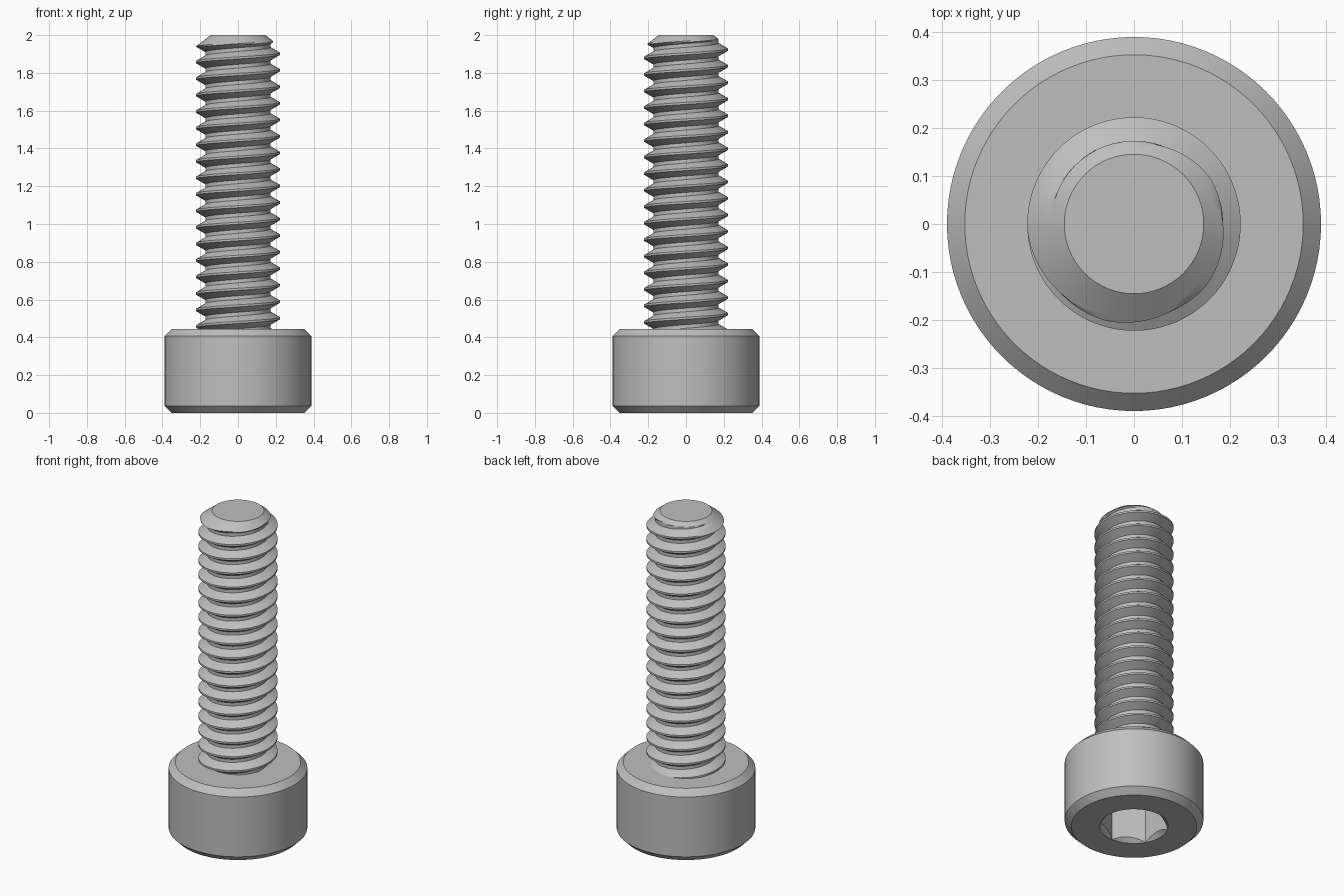
import bpy, bmesh, math

cube = bpy.data.objects.get("Cube")
if cube:
    bpy.data.objects.remove(cube, do_unlink=True)

N = 96                       # columns around the axis
HEAD_R, HEAD_H, CHAMFER = 0.389, 0.444, 0.037
HEX_FLAT = 0.1667            # centre to flat of the socket
HEX_CORNER = HEX_FLAT / math.cos(math.pi / 6)
SOCKET_DEPTH = 0.222
CREST, ROOT, PITCH = 0.222, 0.173, 0.0875
TOP, TIP_R, TIP_SLOPE = 2.0, 0.145, 1.3

steel = bpy.data.materials.new("grey steel")
steel.use_nodes = True
colour = (0.52, 0.52, 0.52, 1)
steel.diffuse_color = colour
steel.node_tree.nodes["Principled BSDF"].inputs["Base Color"].default_value = colour


def loft(name, column):
    """Surface from column(angle) -> list of (radius, z), closed around z."""
    bm = bmesh.new()
    cols = []
    for j in range(N + 1):
        a = 2 * math.pi * j / N
        cols.append([bm.verts.new((r * math.cos(a), r * math.sin(a), z))
                     for r, z in column(a)])
    for left, right in zip(cols, cols[1:]):
        for i in range(len(left) - 1):
            bm.faces.new((left[i], right[i], right[i + 1], left[i + 1]))
    bmesh.ops.remove_doubles(bm, verts=bm.verts, dist=1e-5)
    bmesh.ops.dissolve_degenerate(bm, edges=bm.edges, dist=1e-5)
    bmesh.ops.recalc_face_normals(bm, faces=bm.faces)
    mesh = bpy.data.meshes.new(name)
    bm.to_mesh(mesh)
    bm.free()
    mesh.materials.append(steel)
    obj = bpy.data.objects.new(name, mesh)
    bpy.context.collection.objects.link(obj)
    bpy.ops.object.select_all(action='DESELECT')
    obj.select_set(True)
    bpy.context.view_layer.objects.active = obj
    bpy.ops.object.shade_smooth_by_angle(angle=math.radians(30))
    return obj


# Cylindrical head with chamfered rims and a countersunk hex socket
def head_column(a):
    sector = math.pi / 3
    hexa = HEX_FLAT / math.cos((a + sector / 2) % sector - sector / 2)
    return [(0, SOCKET_DEPTH), (hexa, SOCKET_DEPTH),
            (hexa, HEX_CORNER - hexa), (HEX_CORNER, 0),
            (HEAD_R - CHAMFER, 0), (HEAD_R, CHAMFER),
            (HEAD_R, HEAD_H - CHAMFER), (HEAD_R - CHAMFER, HEAD_H),
            (0, HEAD_H)]


loft("head", head_column)

# One turn of thread: (fraction of pitch, radius), starting mid-crest
PROFILE = [(0, CREST), (0.0625, CREST), (0.39, ROOT),
           (0.61, ROOT), (0.9375, CREST), (1, CREST)]
SUBDIV = 4


# Threaded shank: right-handed helix, trimmed by the conical tip
def shank_column(a):
    base = 1.945 + PITCH * (a / (2 * math.pi) - 0.5)
    low = HEAD_H - 0.02
    points = [(0, low)]
    for turn in range(-20, 4):
        for (f0, r0), (f1, r1) in zip(PROFILE, PROFILE[1:]):
            for k in range(SUBDIV):
                t = k / SUBDIV
                z = base + PITCH * (turn + f0 + (f1 - f0) * t)
                z = min(max(z, low), TOP)
                r = min(r0 + (r1 - r0) * t, TIP_R + (TOP - z) * TIP_SLOPE)
                points.append((ROOT if z == low else r, z))
    return points + [(0, TOP)]


loft("threaded_shank", shank_column)
